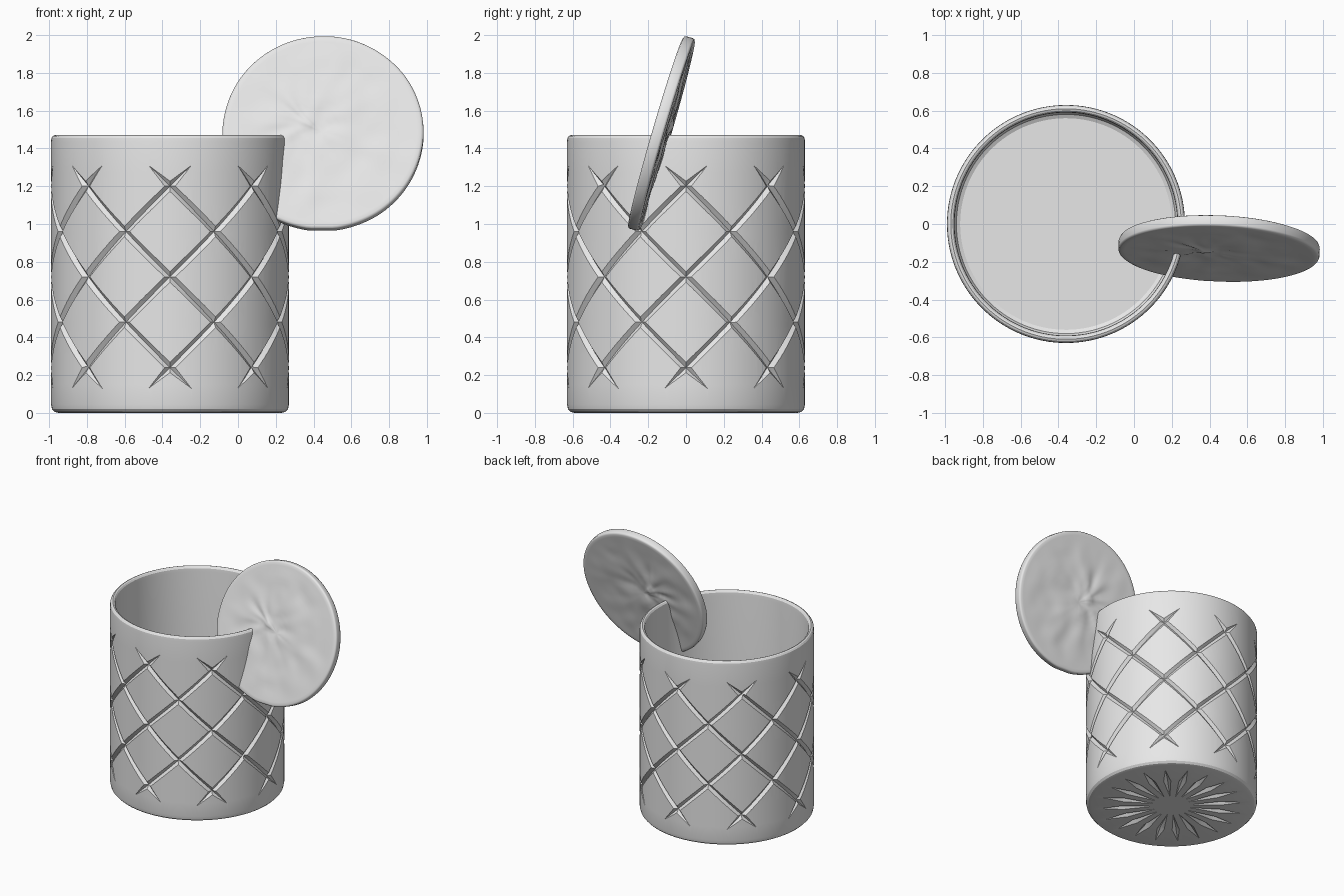
import bpy, bmesh, math
from mathutils import Vector, noise

if "Cube" in bpy.data.objects:
    bpy.data.objects.remove(bpy.data.objects["Cube"])

R, CX = 0.63, -0.36          # glass radius and centre
PALE = bpy.data.materials.new("pale_grey")
PALE.diffuse_color = (0.8, 0.8, 0.8, 1)
PALE.use_nodes = True
PALE.node_tree.nodes["Principled BSDF"].inputs["Base Color"].default_value = PALE.diffuse_color


def make(name, verts, faces):
    me = bpy.data.meshes.new(name)
    me.from_pydata(verts, [], faces)
    bm = bmesh.new()
    bm.from_mesh(me)
    bmesh.ops.recalc_face_normals(bm, faces=bm.faces)
    bm.to_mesh(me)
    bm.free()
    me.materials.append(PALE)
    ob = bpy.data.objects.new(name, me)
    bpy.context.collection.objects.link(ob)
    return ob


def rings_to_mesh(n, rings):
    """Faces for a closed body: pole 0, n-sided rings, pole last."""
    faces = []
    last = 1 + rings * n
    for i in range(n):
        j = (i + 1) % n
        faces.append((0, 1 + j, 1 + i))
        for k in range(rings - 1):
            a, b = 1 + k * n, 1 + (k + 1) * n
            faces.append((a + i, a + j, b + j, b + i))
        faces.append((last - n + i, last - n + j, last))
    return faces


def smooth(ob, deg):
    bpy.ops.object.select_all(action='DESELECT')
    ob.select_set(True)
    bpy.context.view_layer.objects.active = ob
    bpy.ops.object.shade_smooth_by_angle(angle=math.radians(deg))


def cut(ob, cutter):
    m = ob.modifiers.new("cut", 'BOOLEAN')
    m.operation, m.solver, m.object = 'DIFFERENCE', 'EXACT', cutter
    cutter.hide_render = True
    bpy.ops.object.select_all(action='DESELECT')
    ob.select_set(True)
    bpy.context.view_layer.objects.active = ob
    bpy.ops.object.modifier_apply(modifier=m.name)
    bpy.data.objects.remove(cutter, do_unlink=True)


# Glass body: turned profile, outside then inside
N = 112
prof = [(0.3, 0), (0.59, 0), (0.612, 0.006), (0.625, 0.02), (R, 0.045)]
prof += [(R, 0.15 + 0.16 * i) for i in range(8)]
prof += [(R, 1.435), (0.628, 1.455), (0.62, 1.466), (0.61, 1.47), (0.60, 1.466),
         (0.592, 1.455), (0.59, 1.43), (0.59, 0.13), (0.58, 0.11), (0.56, 0.1)]
verts = [(CX, 0, 0)]
for r, z in prof:
    for i in range(N):
        a = 2 * math.pi * (i + 0.37) / N
        verts.append((CX + r * math.cos(a), r * math.sin(a), z))
verts.append((CX, 0, 0.1))
glass = make("glass", verts, rings_to_mesh(N, len(prof)))


# Crossing spiral V-grooves that fade out at both ends
def spiral_cutter(direction):
    verts, faces = [], []
    z0, z1, steps, depth, wide = 0.115, 1.325, 44, 0.021, 0.04
    for k in range(8):
        base = len(verts)
        for s in range(steps + 1):
            z = z0 + (z1 - z0) * s / steps
            fade = min(1, (min(z - z0, z1 - z) - 0.015) / 0.1)
            a = math.radians(-90 + 45 * k + direction * 22.5 * (z - 0.72) / 0.24)
            apex = R - depth * fade
            for w, r in ((0, apex), (wide, apex + 0.042), (-wide, apex + 0.042)):
                q = w * math.sqrt(0.5)
                b = a - direction * q / R
                verts.append((CX + r * math.cos(b), r * math.sin(b), z + q))
        for s in range(steps):
            p = base + 3 * s
            for i in range(3):
                j = (i + 1) % 3
                faces.append((p + i, p + j, p + 3 + j, p + 3 + i))
        e = base + 3 * steps
        faces += [(base, base + 2, base + 1), (e, e + 1, e + 2)]
    return make("groove_cutter", verts, faces)


cut(glass, spiral_cutter(1))
cut(glass, spiral_cutter(-1))

# Starburst cuts under the base
verts, faces = [], []
for k in range(20):
    a = 2 * math.pi * (k + 0.5) / 20
    d, t = Vector((math.cos(a), math.sin(a), 0)), Vector((-math.sin(a), math.cos(a), 0))
    c = Vector((CX, 0, -0.003))
    b = len(verts)
    up = Vector((0, 0, 0.028))
    m = c + d * 0.36
    verts += [c + d * 0.11, m + t * 0.03, c + d * 0.54, m - t * 0.03, m + up, m - up]
    for i in range(4):
        j = (i + 1) % 4
        faces += [(b + i, b + j, b + 4), (b + j, b + i, b + 5)]
cut(glass, make("star_cutter", verts, faces))
smooth(glass, 20)

# Fruit slice: leaning disc with wrinkled faces, passing through the glass wall
C = Vector((0.45, -0.13, 1.477))
U = Vector((1, -0.04, 0)).normalized()
V = Vector((0.01, 0.28, 0.96)).normalized()
W = U.cross(V).normalized()
M, RS, H = 120, 0.533, 0.031
HUB = Vector((-0.08, 0.05))


def wrinkle(u, v, seed):
    p = Vector((u, v)) - HUB
    d, a = p.length, math.atan2(p.y, p.x)
    q = Vector((2.6 * math.cos(a), 2.6 * math.sin(a), 4 * d + seed))
    edge = max(0, min(1, (0.5 - math.hypot(u, v)) / 0.12))
    h = 0.010 * noise.noise(q) * min(1, d / 0.1)
    h += 0.006 * noise.noise(Vector((u * 9, v * 9, seed)))
    h += 0.018 * math.exp(-(d / 0.035) ** 2)
    h -= 0.010 * math.exp(-((p - Vector((0.05, -0.04))).length / 0.04) ** 2)
    return h * edge


levels = [(i / 16, 1) for i in range(1, 16)] + [(0.975, 1), (0.995, 0.85), (1, 0.6), (1, -0.6), (0.995, -0.85),
                                                 (0.975, -1)] + [(i / 16, -1) for i in range(15, 0, -1)]


def slice_point(f, h, a):
    r = RS * f * (1 + 0.008 * noise.noise(Vector((2 * math.cos(a), 2 * math.sin(a), 5))))
    u, v = r * math.cos(a), r * math.sin(a)
    v = max(v, -0.525 * f - 0.003)      # slightly flattened underside
    w = H * h
    if abs(h) == 1:
        w += h * wrinkle(u, v, 1.5 if h > 0 else 8.5)
    return C + U * u + V * v + W * w


verts = [slice_point(0, 1, 0)]
for f, h in levels:
    verts += [slice_point(f, h, 2 * math.pi * i / M) for i in range(M)]
verts.append(slice_point(0, -1, 0))
fruit = make("fruit_slice", verts, rings_to_mesh(M, len(levels)))
smooth(fruit, 50)
